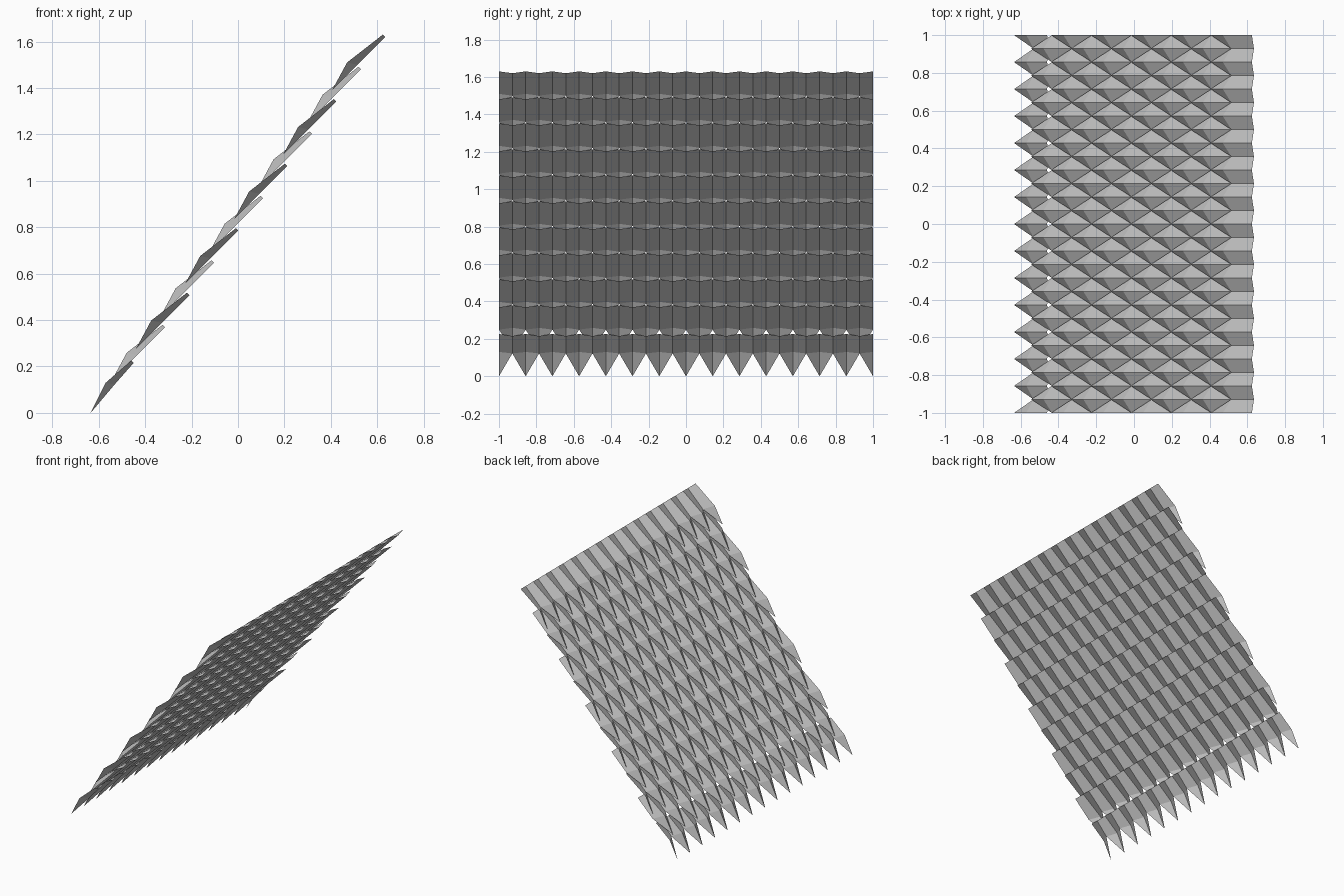
import bpy
import bmesh
from mathutils import Vector

cube = bpy.data.objects.get("Cube")
if cube:
    bpy.data.objects.remove(cube, do_unlink=True)

ROWS = 11
HALVES = 28            # half shingles across the width
STEP = Vector((0.1055, 0, 0.139))

# One plain slate colour
slate = bpy.data.materials.new("slate_grey")
slate.use_nodes = True
colour = (0.55, 0.55, 0.55, 1)
slate.diffuse_color = colour
slate.node_tree.nodes["Principled BSDF"].inputs["Base Color"].default_value = colour

# Side profile of the top shingle: tip, ridge kink, ridge end, shoulder, valley end
REGULAR = {
    "tip": (0.405, 1.39), "kink": (0.47, 1.51), "ridge": (0.624, 1.63),
    "shoulder": (0.515, 1.50), "valley": (0.635, 1.62),
}
# The shorter starter course at the bottom
STARTER = {
    "tip": (-0.635, 0.0), "kink": (-0.57, 0.13), "ridge": (-0.46, 0.226),
    "shoulder": (-0.532, 0.122), "valley": (-0.45, 0.215),
}


def point(profile, key, y, offset):
    x, z = profile[key]
    return Vector((x, y, z)) + offset


def build_row(row):
    """A row of folded, pointed shingles, staggered on every other row."""
    profile = REGULAR if row else STARTER
    offset = STEP * (row - ROWS + 1) if row else Vector()
    bm = bmesh.new()
    for i in range(HALVES):
        ys = [-1 + 2 * (i + k) / HALVES for k in (0, 1)]
        ridge_first = (i + row) % 2 == 0
        yr, yv = ys if ridge_first else ys[::-1]
        tip, kink, ridge = (bm.verts.new(point(profile, k, yr, offset))
                            for k in ("tip", "kink", "ridge"))
        shoulder, valley = (bm.verts.new(point(profile, k, yv, offset))
                            for k in ("shoulder", "valley"))
        for face in ([tip, kink, shoulder], [kink, ridge, valley, shoulder]):
            # Keep every face turned to the weather side
            bm.faces.new(face if ridge_first else face[::-1])
    bmesh.ops.remove_doubles(bm, verts=bm.verts, dist=0.0005)
    bm.normal_update()
    for f in bm.faces:
        if f.normal.z < 0:
            f.normal_flip()
    mesh = bpy.data.meshes.new(f"shingle_row_{row + 1}")
    bm.to_mesh(mesh)
    bm.free()
    mesh.materials.append(slate)
    obj = bpy.data.objects.new(mesh.name, mesh)
    bpy.context.collection.objects.link(obj)


for row in range(ROWS):
    build_row(row)
